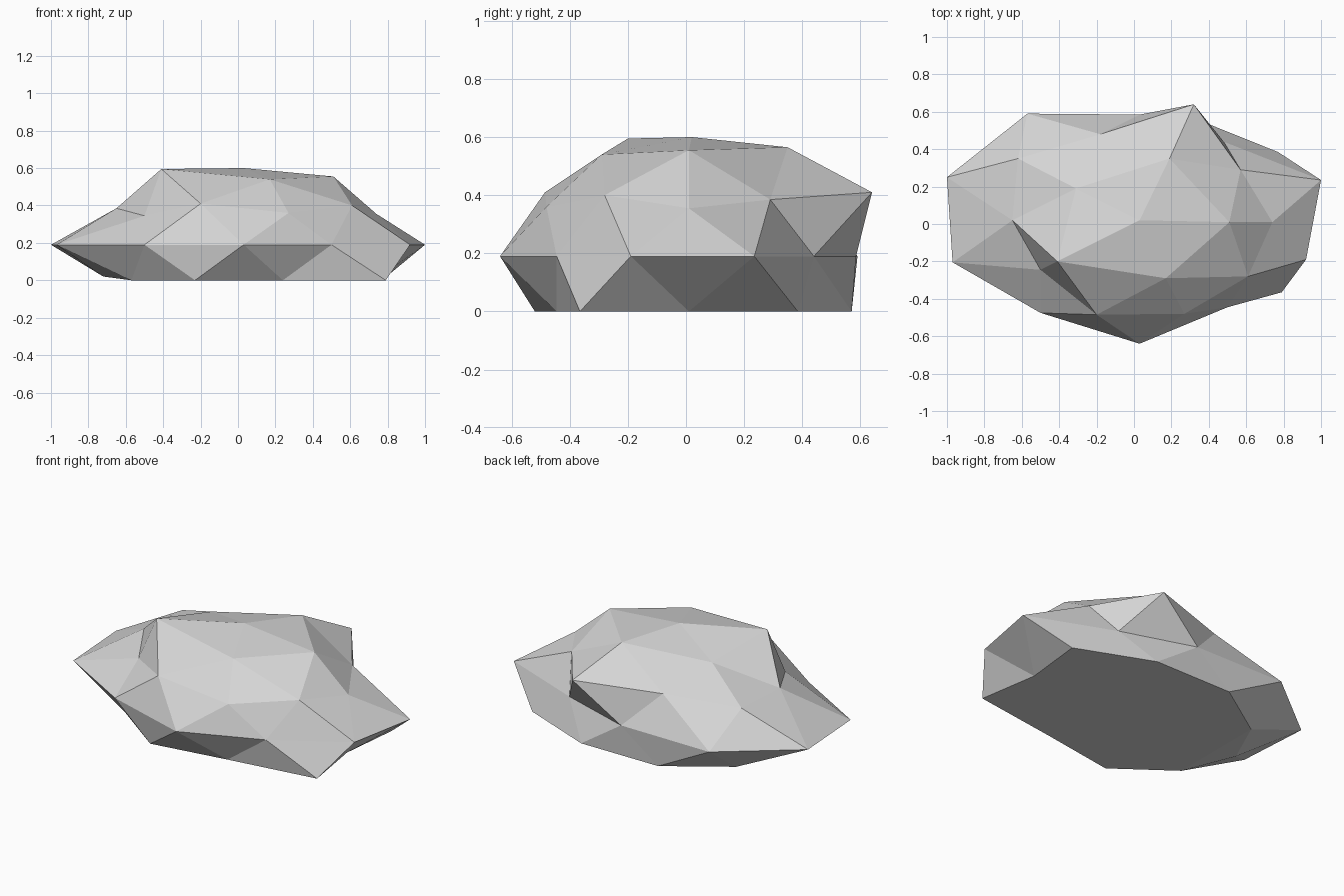
import bpy, bmesh

if "Cube" in bpy.data.objects:
    bpy.data.objects.remove(bpy.data.objects["Cube"])

EQUATOR_Z = 0.19

# Rock profile rings, listed counter-clockwise from +x
peak = (0.03, 0.02, 0.60)
crown = [(0.51, 0.01, 0.555), (0.19, 0.35, 0.565), (-0.31, 0.19, 0.515),
         (-0.41, -0.20, 0.595), (0.17, -0.29, 0.54)]
shoulder = [(0.74, 0.01, 0.355), (0.57, 0.29, 0.385), (0.32, 0.64, 0.41),
            (-0.18, 0.48, 0.40), (-0.62, 0.35, 0.38), (-0.65, 0.02, 0.385),
            (-0.50, -0.245, 0.345), (-0.20, -0.485, 0.41),
            (0.27, -0.48, 0.36), (0.61, -0.28, 0.40)]
equator = [(1.0, 0.235), (0.48, 0.44), (0.03, 0.585), (-0.57, 0.59),
           (-1.0, 0.25), (-0.97, -0.205), (-0.50, -0.475), (0.03, -0.64),
           (0.50, -0.445), (0.92, -0.19)]
foot = [(0.73, 0.01), (0.77, 0.385), (0.31, 0.57), (-0.21, 0.57),
        (-0.57, 0.33), (-0.72, 0.02), (-0.57, -0.27), (-0.23, -0.52),
        (0.24, -0.445), (0.79, -0.365)]

bm = bmesh.new()


def ring(points, z=0.0):
    return [bm.verts.new(p if len(p) == 3 else (*p, z)) for p in points]


def band(upper, lower, shift):
    """Zigzag triangles between two ten-point rings."""
    for j in range(10):
        k = (j + 1) % 10
        if shift:   # lower ring sits half a step ahead
            bm.faces.new((upper[j], lower[j - 1], lower[j]))
            bm.faces.new((upper[j], lower[j], upper[k]))
        else:       # upper ring sits half a step ahead
            bm.faces.new((lower[j], upper[j], upper[j - 1]))
            bm.faces.new((upper[j], lower[j], lower[k]))


top = bm.verts.new(peak)
n, r = ring(crown), ring(shoulder)
a, b = ring(equator, EQUATOR_Z), ring(foot)
b[5].co.z = 0.02  # slightly lifted toe on the left

# Cap facets
for i in range(5):
    nxt = n[(i + 1) % 5]
    bm.faces.new((top, n[i], nxt))
    bm.faces.new((n[i], r[2 * i], r[2 * i + 1]))
    bm.faces.new((n[i], r[2 * i - 1], r[2 * i]))
    bm.faces.new((n[i], r[2 * i + 1], nxt))

# Sides and underside
band(r, a, True)
band(a, b, False)
bm.faces.new((b[4], b[5], b[6]))
bm.faces.new(b[:5] + b[6:])
bmesh.ops.recalc_face_normals(bm, faces=bm.faces)

mesh = bpy.data.meshes.new("rock")
bm.to_mesh(mesh)
bm.free()
rock = bpy.data.objects.new("rock", mesh)
bpy.context.collection.objects.link(rock)

# Stone colour
stone = bpy.data.materials.new("light grey stone")
stone.diffuse_color = (0.66, 0.66, 0.66, 1.0)
stone.use_nodes = True
stone.node_tree.nodes["Principled BSDF"].inputs["Base Color"].default_value = stone.diffuse_color
mesh.materials.append(stone)
